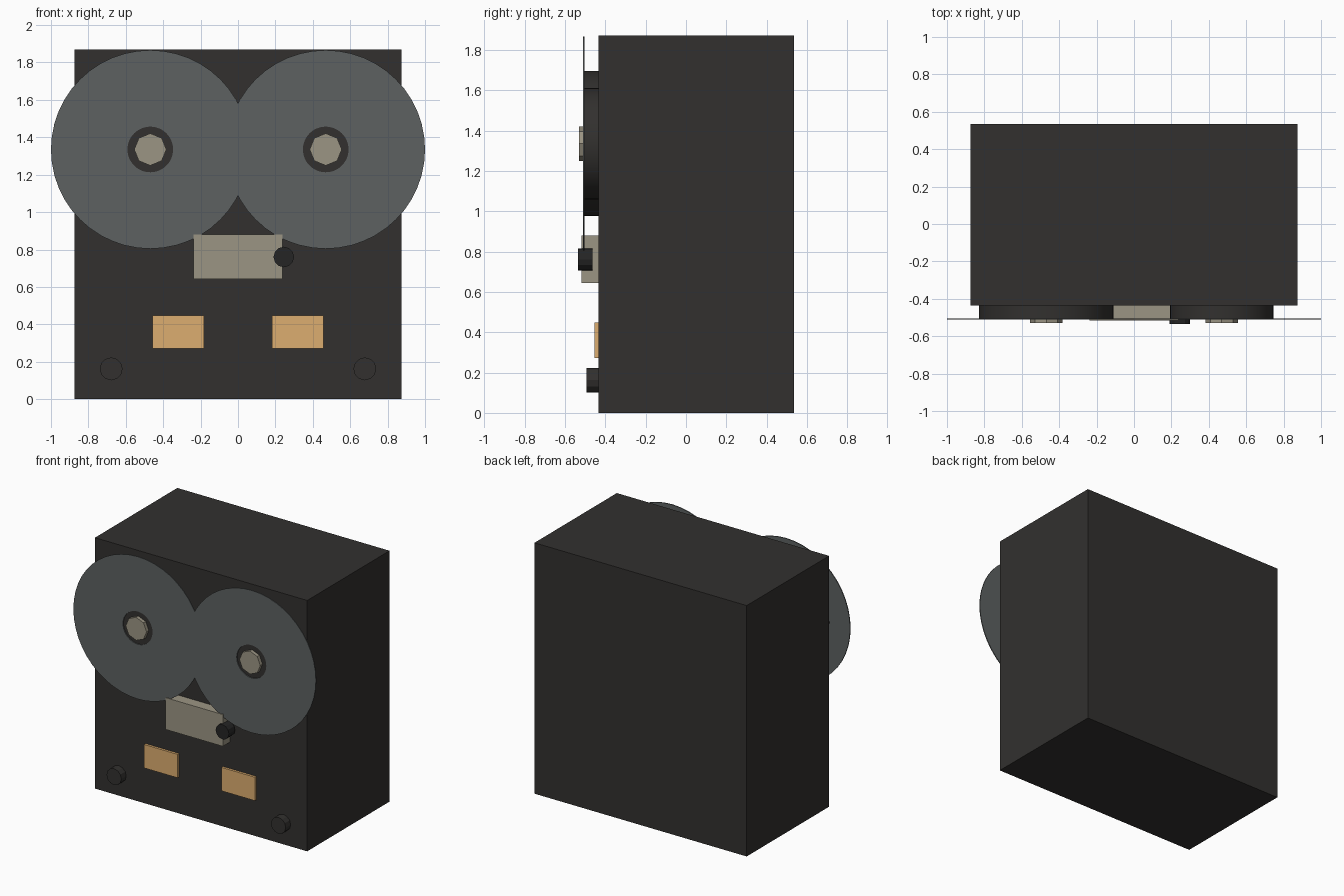
import bpy, bmesh, math
from mathutils import Matrix

if "Cube" in bpy.data.objects:
    bpy.data.objects.remove(bpy.data.objects["Cube"])

def mat(name, rgb):
    m = bpy.data.materials.new(name)
    m.diffuse_color = (*rgb, 1)
    m.use_nodes = True
    m.node_tree.nodes["Principled BSDF"].inputs["Base Color"].default_value = m.diffuse_color
    return m

CASE = mat("case_dark", (0.032, 0.030, 0.028))
KNOB = mat("knob_black", (0.018, 0.018, 0.018))
METAL = mat("flange_grey", (0.11, 0.12, 0.12))
BEIGE = mat("beige_metal", (0.33, 0.30, 0.23))
AMBER = mat("amber_glass", (0.72, 0.42, 0.16))
FACE = -0.435  # y of the front panel

def finish(bm, name, m, smooth=False):
    bmesh.ops.recalc_face_normals(bm, faces=bm.faces)
    me = bpy.data.meshes.new(name)
    bm.to_mesh(me)
    bm.free()
    me.materials.append(m)
    ob = bpy.data.objects.new(name, me)
    bpy.context.collection.objects.link(ob)
    if smooth:
        bpy.ops.object.select_all(action='DESELECT')
        ob.select_set(True)
        bpy.context.view_layer.objects.active = ob
        bpy.ops.object.shade_smooth_by_angle(angle=math.radians(30))
    return ob

def box(name, x, y, z, m):
    bm = bmesh.new()
    bmesh.ops.create_cube(bm, size=1)
    for v in bm.verts:
        v.co = [(a + b) / 2 + c * (b - a) for (a, b), c in zip((x, y, z), v.co)]
    return finish(bm, name, m)

def disc(name, x, z, r, y0, y1, n, m, smooth=False):
    rot = Matrix.Translation((x, (y0 + y1) / 2, z)) @ Matrix.Rotation(math.pi / 2, 4, 'X')
    bm = bmesh.new()
    bmesh.ops.create_cone(bm, cap_ends=True, segments=n, radius1=r, radius2=r,
                          depth=y1 - y0, matrix=rot)
    return finish(bm, name, m, smooth)

def ring(name, x, z, r_in, r_out, y0, y1, n, m):
    bm = bmesh.new()
    profile = [(r_in, y0), (r_out, y0), (r_out, y1), (r_in, y1)]
    rows = [[bm.verts.new((x + r * math.sin(2 * math.pi * i / n), y,
                           z + r * math.cos(2 * math.pi * i / n))) for r, y in profile]
            for i in range(n)]
    for i in range(n):
        a, b = rows[i], rows[(i + 1) % n]
        for j in range(4):
            k = (j + 1) % 4
            bm.faces.new((a[j], a[k], b[k], b[j]))
    return finish(bm, name, m, True)

# Cabinet
box("cabinet", (-0.875, 0.875), (FACE, 0.535), (0, 1.87), CASE)

# Head cover and capstan roller
box("head_cover", (-0.237, 0.237), (-0.517, FACE), (0.643, 0.88), BEIGE)
disc("pinch_roller", 0.245, 0.76, 0.055, -0.535, -0.463, 12, KNOB)

# Reels (full supply pack left, smaller pack right), meters and knobs
for side, s, pack_r in (("left", -1, 0.36), ("right", 1, 0.277)):
    x = s * 0.469
    disc(side + "_tape_pack", x, 1.335, pack_r, -0.504, FACE, 40, CASE, True)
    ring(side + "_reel_flange", x, 1.335, 0.122, 0.531, -0.511, -0.504, 48, METAL)
    disc(side + "_reel_hub", x, 1.335, 0.086, -0.53, FACE, 8, BEIGE)
    mx = s * 0.319
    box(side + "_level_meter", (mx - 0.137, mx + 0.137), (-0.453, FACE), (0.272, 0.447), AMBER)
    disc(side + "_knob", s * 0.678, 0.162, 0.061, -0.493, FACE, 12, CASE)
